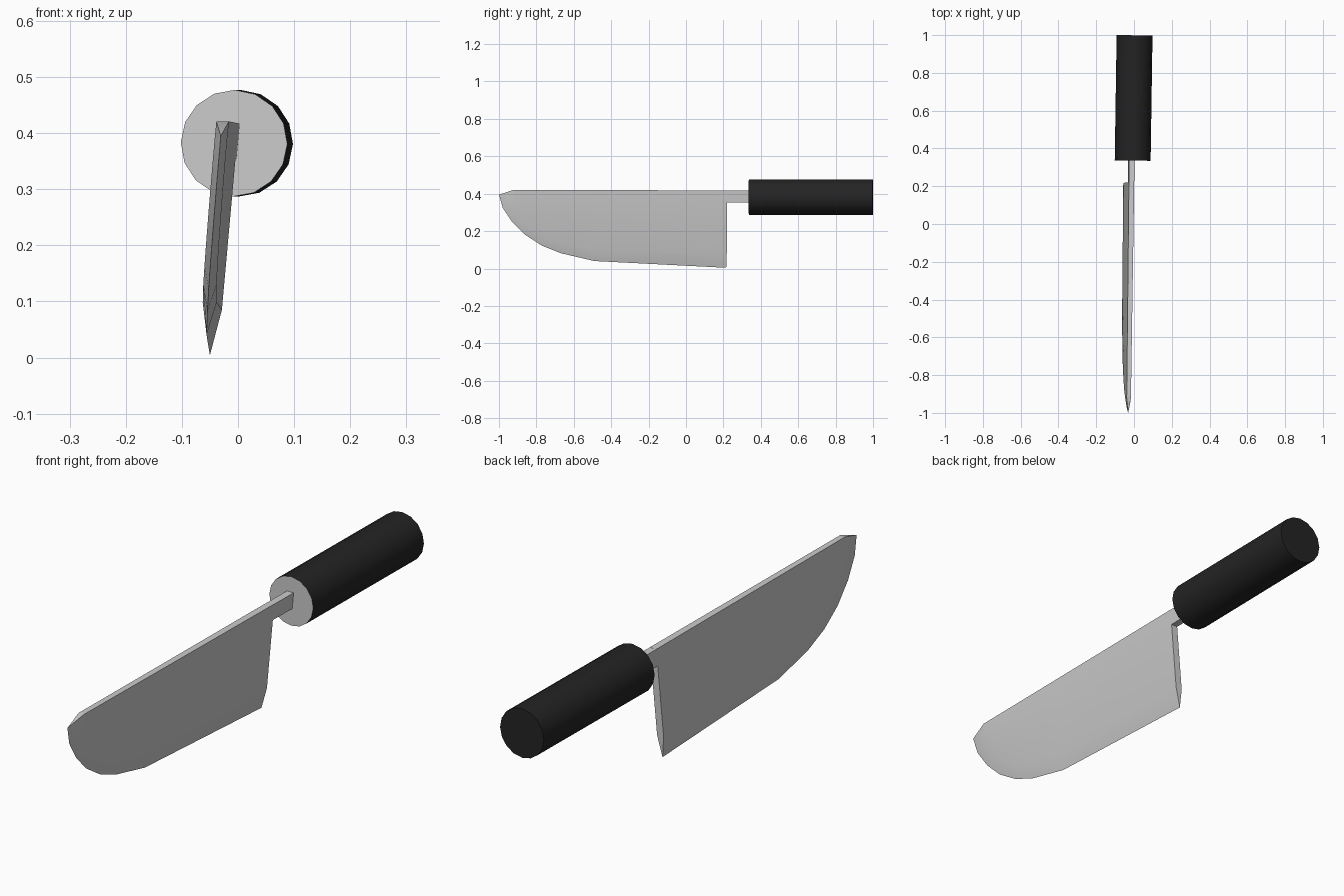
import bpy, bmesh, math
from mathutils import Matrix, Vector

if "Cube" in bpy.data.objects:
    bpy.data.objects.remove(bpy.data.objects["Cube"])


def material(name, rgb):
    m = bpy.data.materials.new(name)
    m.diffuse_color = (*rgb, 1)
    m.use_nodes = True
    m.node_tree.nodes["Principled BSDF"].inputs["Base Color"].default_value = m.diffuse_color
    return m


STEEL = material("steel grey", (0.60, 0.60, 0.60))
BLACK = material("handle black", (0.017, 0.017, 0.017))


def finish(bm, name, mats, angle):
    bmesh.ops.recalc_face_normals(bm, faces=bm.faces)
    me = bpy.data.meshes.new(name)
    bm.to_mesh(me)
    bm.free()
    ob = bpy.data.objects.new(name, me)
    bpy.context.collection.objects.link(ob)
    for m in mats:
        me.materials.append(m)
    bpy.ops.object.select_all(action='DESELECT')
    ob.select_set(True)
    bpy.context.view_layer.objects.active = ob
    bpy.ops.object.shade_smooth_by_angle(angle=math.radians(angle))
    return ob


def centre_x(y, z):
    # the knife leans slightly sideways and is yawed a little
    return -0.012 + 0.013 * (y - 0.3) - 0.09 * (0.415 - z)


def point(bm, y, z, side):
    half = 0.0135 + 0.0025 * y
    return bm.verts.new((centre_x(y, z) + side * half, y, z))


# Blade: stations of (spine y, bevel y, bevel z, edge y, edge z), tip to heel
stations = [
    (-0.92, -0.945, 0.385, -1.00, 0.395),
    (-0.90, -0.925, 0.335, -0.98, 0.325),
    (-0.86, -0.88, 0.27, -0.93, 0.25),
    (-0.81, -0.82, 0.215, -0.86, 0.18),
    (-0.73, -0.74, 0.165, -0.77, 0.122),
    (-0.64, -0.65, 0.13, -0.67, 0.082),
    (-0.47, -0.47, 0.098, -0.49, 0.04),
    (0.22, 0.218, 0.085, 0.215, 0.004),
]
bm = bmesh.new()
rows = []
for sy, by, bz, ey, ez in stations:
    sz = 0.418 - 0.003 * sy
    edge = bm.verts.new((centre_x(ey, ez), ey, ez))
    rows.append((point(bm, sy, sz, -1), point(bm, by, bz, -1), edge,
                 point(bm, by, bz, 1), point(bm, sy, sz, 1)))
for a, b in zip(rows, rows[1:]):
    for i in range(5):
        j = (i + 1) % 5
        bm.faces.new((a[i], a[j], b[j], b[i]))
bm.faces.new((rows[0][0], rows[0][1], rows[0][2]))
bm.faces.new((rows[0][2], rows[0][3], rows[0][4]))
bm.faces.new((rows[0][0], rows[0][2], rows[0][4]))
bm.faces.new(rows[-1])
finish(bm, "blade", [STEEL], 35)

# Neck joining the blade to the handle
bm = bmesh.new()
ends = [[point(bm, y, z, s) for z, s in
         ((0.417, -1), (0.354, -1), (0.354, 1), (0.417, 1))] for y in (0.219, 0.345)]
for i in range(4):
    j = (i + 1) % 4
    bm.faces.new((ends[0][i], ends[0][j], ends[1][j], ends[1][i]))
for e in ends:
    bm.faces.new(e)
finish(bm, "neck", [STEEL], 35)

# Handle: black cylinder with a steel front face
front, back = Vector((-0.007, 0.336, 0.382)), Vector((0.003, 0.999, 0.382))
axis = back - front
turn = Vector((0, 0, 1)).rotation_difference(axis).to_matrix().to_4x4()
bm = bmesh.new()
bmesh.ops.create_cone(bm, cap_ends=True, segments=16, radius1=0.095, radius2=0.095,
                      depth=axis.length,
                      matrix=Matrix.Translation((front + back) / 2) @ turn)
bm.normal_update()
for f in bm.faces:
    f.material_index = 1 if f.normal.y < -0.5 else 0
finish(bm, "handle", [BLACK, STEEL], 40)
